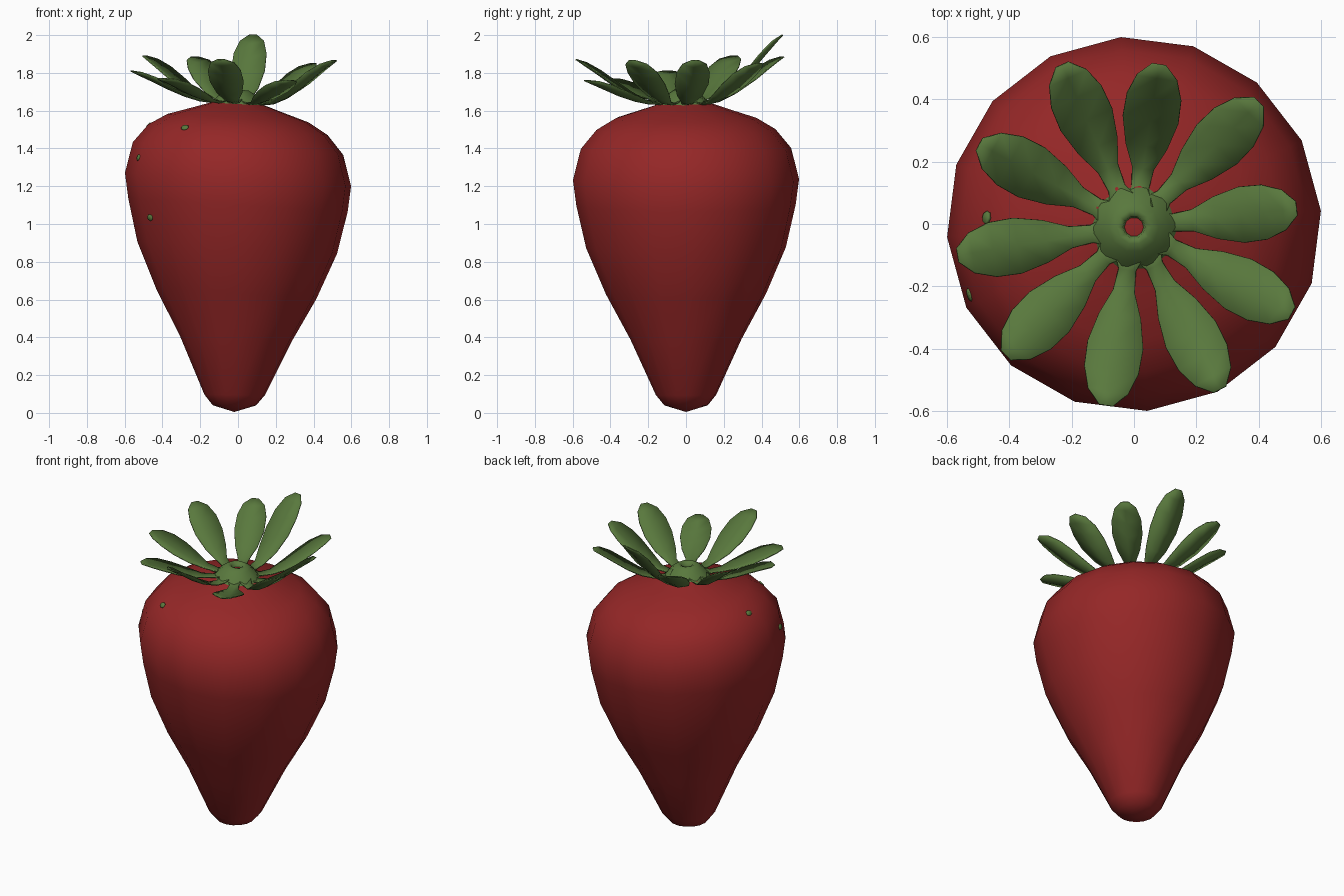
import bpy, bmesh, math
from mathutils import Vector
from mathutils.bvhtree import BVHTree

if "Cube" in bpy.data.objects:
    bpy.data.objects.remove(bpy.data.objects["Cube"])


def material(name, rgb):
    m = bpy.data.materials.new(name)
    m.diffuse_color = (*rgb, 1)
    m.use_nodes = True
    m.node_tree.nodes["Principled BSDF"].inputs["Base Color"].default_value = m.diffuse_color
    return m


RED = material("berry red", (0.30, 0.02, 0.02))
GREEN = material("leaf green", (0.10, 0.19, 0.047))


def finish(name, bm, mat):
    bmesh.ops.recalc_face_normals(bm, faces=bm.faces[:])
    me = bpy.data.meshes.new(name)
    bm.to_mesh(me)
    bm.free()
    me.materials.append(mat)
    for p in me.polygons:
        p.use_smooth = True
    ob = bpy.data.objects.new(name, me)
    bpy.context.collection.objects.link(ob)
    return ob


def lathe(profile, sides, turn, place):
    """Revolve (radius, z) points; a radius of 0 makes a pole."""
    bm = bmesh.new()
    rings = []
    for r, z in profile:
        if r == 0:
            rings.append([bm.verts.new(place(0, 0, z))])
            continue
        angs = [turn + 2 * math.pi * i / sides for i in range(sides)]
        rings.append([bm.verts.new(place(r * math.cos(a), r * math.sin(a), z)) for a in angs])
    for a, b in zip(rings, rings[1:]):
        for i in range(sides):
            j = (i + 1) % sides
            quad = [a[i % len(a)], a[j % len(a)], b[j % len(b)], b[i % len(b)]]
            bm.faces.new(list(dict.fromkeys(quad)))
    return bm


# Berry body: 16-sided, leaning slightly
def lean(x, y, z):
    shift = -0.02 * max(0, 1 - z / 1.1)
    return Vector((x + shift, y, z - 0.06 * x * min(1, z / 0.4)))


BODY = [(0, 0.005), (0.115, 0.04), (0.16, 0.095), (0.295, 0.39), (0.425, 0.63),
        (0.53, 0.875), (0.582, 1.10), (0.60, 1.235), (0.558, 1.40), (0.475, 1.50),
        (0.375, 1.56), (0.22, 1.61), (0.10, 1.65), (0, 1.69)]
bm = lathe(BODY, 16, math.radians(4), lean)
bmesh.ops.recalc_face_normals(bm, faces=bm.faces[:])
tree = BVHTree.FromBMesh(bm)
finish("berry", bm, RED)

# Leaf crown centre with a small open rim
HUB = [(0.14, 1.635), (0.115, 1.665), (0.08, 1.695), (0.055, 1.71),
       (0.036, 1.705), (0.03, 1.675)]
finish("crown_hub", lathe(HUB, 10, 0, lambda x, y, z: Vector((x, y - 0.01, z - 0.05 * x))), GREEN)

# Leaves: tip positions, all sharing one outline
TIPS = [(0.08, 0.51, 2.0), (0.40, 0.39, 1.85), (0.52, 0.05, 1.865), (0.505, -0.285, 1.865),
        (0.275, -0.53, 1.76), (-0.09, -0.58, 1.87), (-0.41, -0.42, 1.77),
        (-0.565, -0.10, 1.81), (-0.495, 0.255, 1.89), (-0.23, 0.51, 1.885)]
# distance along leaf, half width, share of the rise
SHAPE = [(0.14, 0.05, 0.10), (0.24, 0.028, 0.0), (0.36, 0.035, 0.04), (0.50, 0.068, 0.20),
         (0.66, 0.09, 0.45), (0.80, 0.088, 0.70), (0.92, 0.065, 0.89), (1.0, 0.022, 1.0)]
for n, (tx, ty, tz) in enumerate(TIPS):
    base = Vector((0, -0.01, 0))
    axis = Vector((tx, ty, 0)) - base
    side = Vector((-axis.y, axis.x, 0)).normalized()
    bm = bmesh.new()
    rows = []
    for t, w, rise in SHAPE:
        p = base + axis * t
        z0 = 1.64 - 0.05 * p.x
        p.z = z0 + (tz - z0) * rise
        cup = Vector((0, 0, w * 0.25))
        rows.append([bm.verts.new(p + side * w * s + cup * (abs(s) - 0.5) * (t < 1))
                     for s in (-1, 0, 1)])
    for a, b in zip(rows, rows[1:]):
        for i in range(2):
            bm.faces.new((a[i + 1], a[i], b[i], b[i + 1]))
    leaf = finish(f"leaf_{n + 1}", bm, GREEN)
    mod = leaf.modifiers.new("thickness", "SOLIDIFY")
    mod.thickness = 0.006
    mod.offset = 0

# Seeds: small flat discs lying on the berry skin
SEEDS = [(-0.27, -0.36, 1.49), (-0.47, 0.02, 1.52), (-0.52, -0.225, 1.35), (-0.48, -0.31, 1.03)]
for n, s in enumerate(SEEDS):
    spot, normal, _, _ = tree.find_nearest(Vector(s))
    bm = bmesh.new()
    bmesh.ops.create_cone(bm, cap_ends=True, segments=8, radius1=0.024, radius2=0.018, depth=0.008)
    bmesh.ops.scale(bm, vec=(1, 0.8, 1), verts=bm.verts)
    seed = finish(f"seed_{n + 1}", bm, GREEN)
    seed.location = spot + normal * 0.002
    seed.rotation_euler = normal.to_track_quat('Z', 'Y').to_euler()
